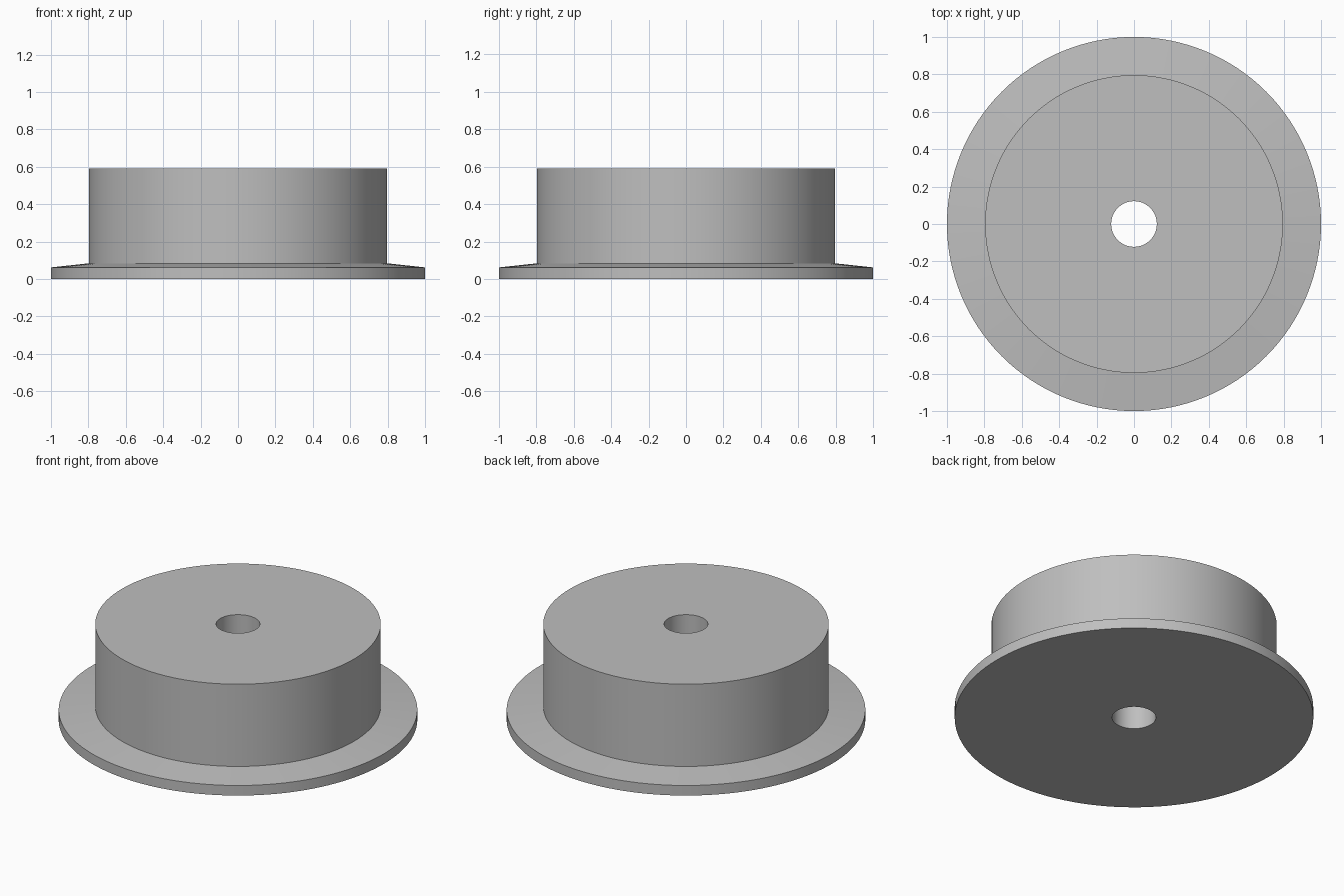
import bpy
import bmesh
import math

cube = bpy.data.objects.get("Cube")
if cube:
    bpy.data.objects.remove(cube, do_unlink=True)

SEGMENTS = 128

# Plain grey material
grey = bpy.data.materials.new("plain_grey")
grey.use_nodes = True
colour = (0.52, 0.52, 0.52, 1.0)
grey.diffuse_color = colour
grey.node_tree.nodes["Principled BSDF"].inputs["Base Color"].default_value = colour

# Cross-section (radius, height): bore, flat base, sloped flange, drum
profile = [
    (0.122, 0.0), (1.0, 0.0), (1.0, 0.062),
    (0.796, 0.084), (0.796, 0.59), (0.122, 0.59),
]

# Revolve the closed cross-section about the z axis
bm = bmesh.new()
verts = [bm.verts.new((r, 0, z)) for r, z in profile]
edges = [bm.edges.new((v, verts[i - 1])) for i, v in enumerate(verts)]
bmesh.ops.spin(bm, geom=verts + edges, cent=(0, 0, 0), axis=(0, 0, 1),
               angle=math.tau, steps=SEGMENTS, use_merge=True)
bmesh.ops.remove_doubles(bm, verts=bm.verts[:], dist=0.0001)
bmesh.ops.recalc_face_normals(bm, faces=bm.faces[:])

mesh = bpy.data.meshes.new("flanged_wheel")
bm.to_mesh(mesh)
bm.free()
mesh.materials.append(grey)
wheel = bpy.data.objects.new("flanged_wheel", mesh)
bpy.context.collection.objects.link(wheel)

# Smooth round walls, sharp rims
bpy.ops.object.select_all(action="DESELECT")
wheel.select_set(True)
bpy.context.view_layer.objects.active = wheel
bpy.ops.object.shade_smooth_by_angle(angle=math.radians(30))
